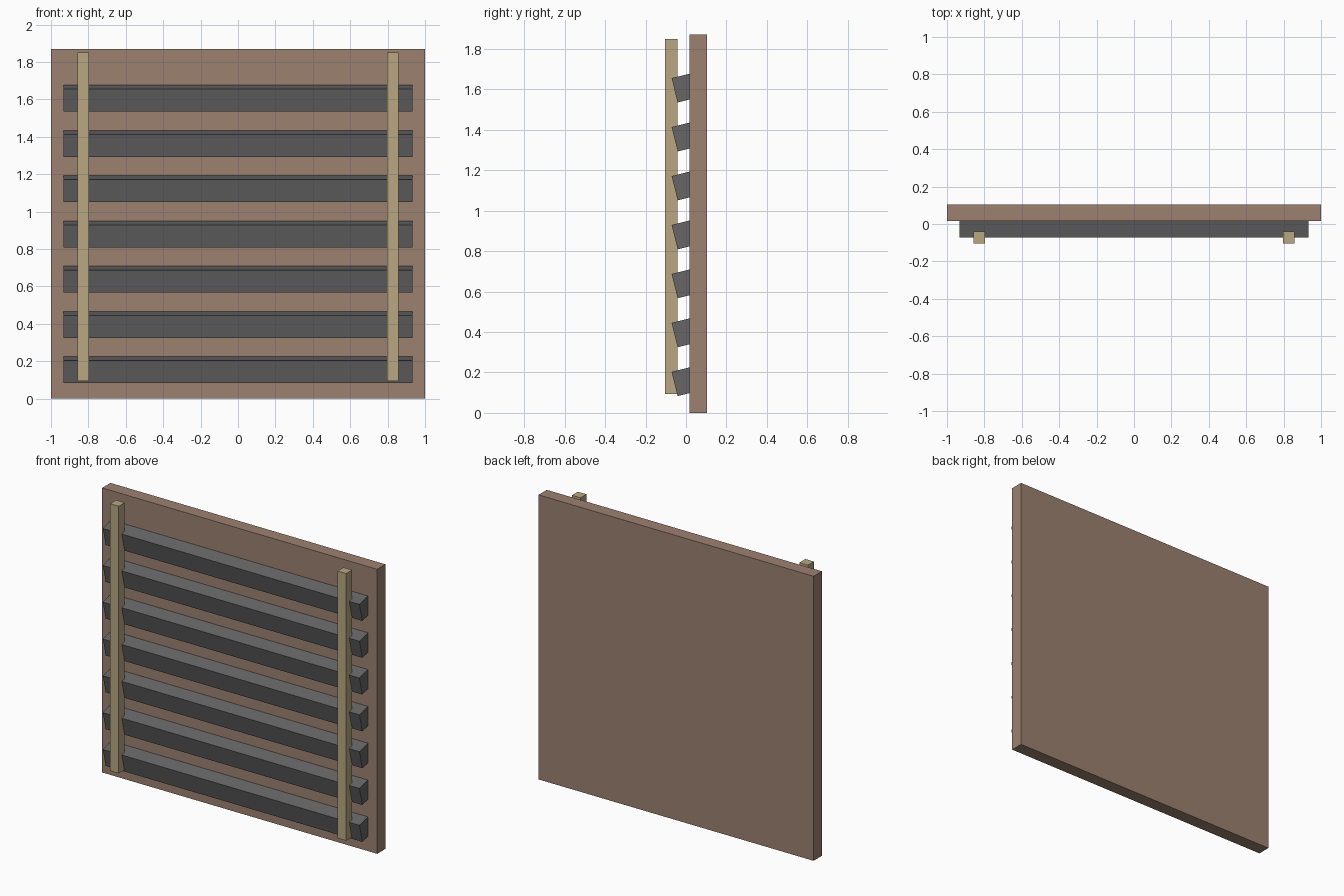
import bpy
from math import radians

if "Cube" in bpy.data.objects:
    bpy.data.objects.remove(bpy.data.objects["Cube"])


def material(name, rgb):
    mat = bpy.data.materials.new(name)
    mat.diffuse_color = (*rgb, 1)
    mat.use_nodes = True
    mat.node_tree.nodes["Principled BSDF"].inputs["Base Color"].default_value = mat.diffuse_color
    return mat


def box(name, centre, size, mat, tilt=0.0):
    bpy.ops.mesh.primitive_cube_add(size=1, location=centre)
    ob = bpy.context.object
    ob.name = name
    ob.scale = size
    bpy.ops.object.transform_apply(location=False, rotation=False, scale=True)
    ob.rotation_euler.x = tilt
    ob.data.materials.append(mat)
    return ob


brown = material("brown_board", (0.33, 0.22, 0.16))
grey = material("dark_slat", (0.135, 0.13, 0.13))
tan = material("pale_wood", (0.48, 0.39, 0.22))

# Back board
box("back_panel", (0, 0.06, 0.935), (2, 0.086, 1.87), brown)

# Tilted slats, sunk into the board at the rear
for i in range(7):
    box(f"slat_{i + 1}", (0, 0.004, 0.158 + 0.242 * i),
        (1.866, 0.124, 0.124), grey, radians(14))

# Upright battens in front of the slats
for side, label in ((-1, "left"), (1, "right")):
    box(f"{label}_batten", (side * 0.827, -0.072, 0.972),
        (0.063, 0.062, 1.756), tan)
